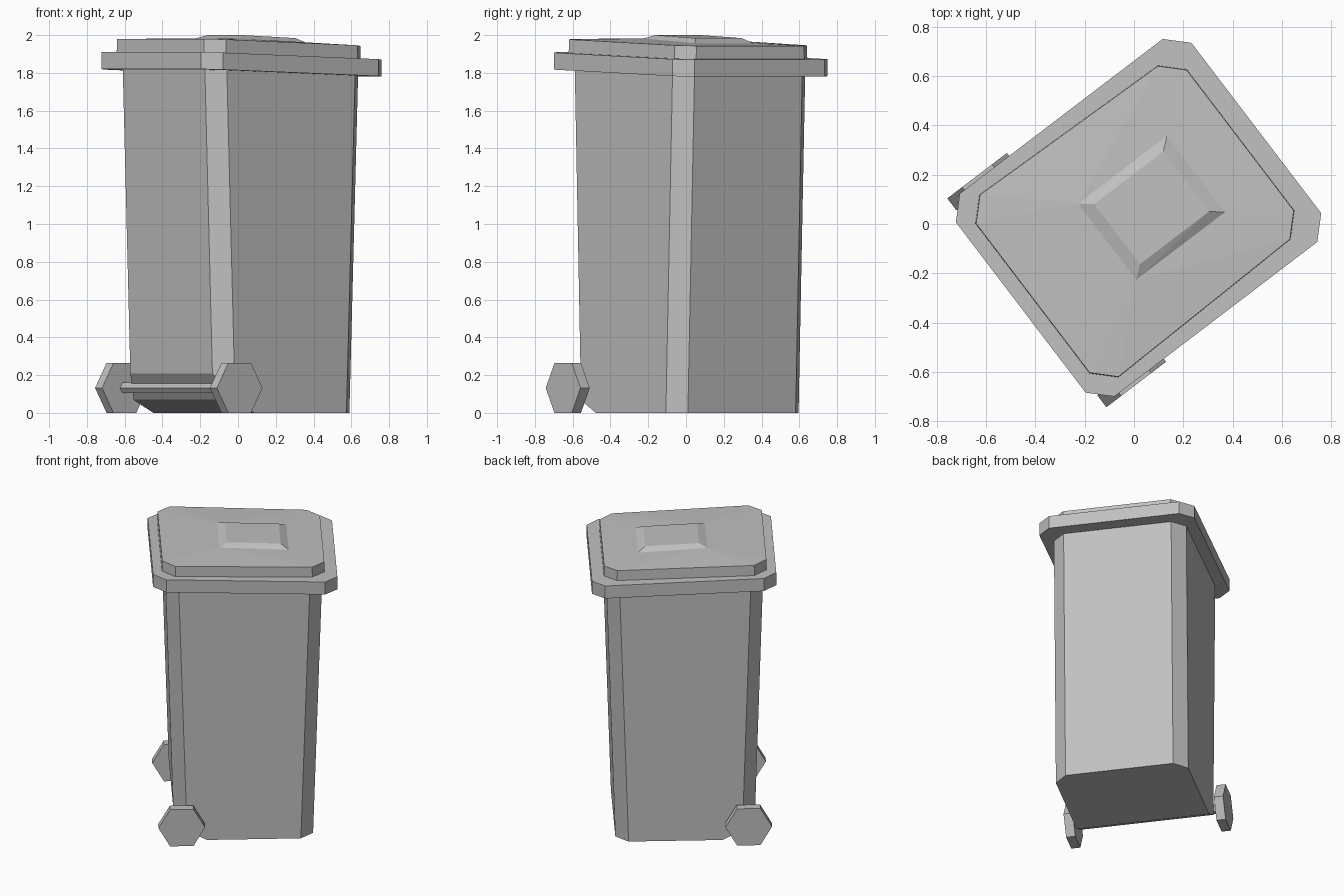
import bpy, bmesh, math
from mathutils import Matrix, Vector

cube = bpy.data.objects.get("Cube")
if cube:
    bpy.data.objects.remove(cube, do_unlink=True)

GREY = 0.53
grey = bpy.data.materials.new("plain_grey")
grey.use_nodes = True
grey.diffuse_color = (GREY, GREY, GREY, 1)
grey.node_tree.nodes["Principled BSDF"].inputs["Base Color"].default_value = (GREY, GREY, GREY, 1)

# The bin is built along x (handle side at -x), then turned as a whole
TURN = Matrix.Rotation(math.radians(37.3), 4, "Z") @ Matrix.Translation((0, 0.009, 0))


def finish(name, bm):
    bmesh.ops.recalc_face_normals(bm, faces=bm.faces)
    bm.transform(TURN)
    mesh = bpy.data.meshes.new(name)
    bm.to_mesh(mesh)
    bm.free()
    mesh.materials.append(grey)
    obj = bpy.data.objects.new(name, mesh)
    bpy.context.collection.objects.link(obj)


def solid(points):
    """Convex block through the given points, with flat areas merged."""
    bm = bmesh.new()
    for p in points:
        bm.verts.new(p)
    bmesh.ops.convex_hull(bm, input=bm.verts)
    bmesh.ops.dissolve_limit(bm, angle_limit=0.003, verts=bm.verts, edges=bm.edges)
    return bm


def ring(back, front, half_back, half_front, z, drop=0.0, cut=0.083):
    """Rectangle with cut corners; drop lowers its front edge."""
    pts = []
    for s in (1, -1):
        for x, y in ((back, half_back - cut), (back + cut, half_back),
                     (front - cut, half_front), (front, half_front - cut)):
            pts.append((x, s * y, z - drop * (x - back) / (front - back)))
    return pts


def panel_ring(back, front, half, z_back, z_front):
    return [(x, s * half, z) for s in (1, -1)
            for x, z in ((back, z_back), (front, z_front))]


# Tapered body, trimmed underneath at the wheel end
body = solid(ring(-0.43, 0.475, 0.4415, 0.4415, 0)
             + ring(-0.487, 0.533, 0.4415, 0.4415, 1.825, 0.035))
trim = [Vector((-0.437, 0, 0.21)), Vector((-0.355, 0, 0.07)), Vector((-0.22, 0, 0))]
for p, q in zip(trim, trim[1:]):
    d = q - p
    cut = bmesh.ops.bisect_plane(body, geom=body.verts[:] + body.edges[:] + body.faces[:],
                                 plane_co=p, plane_no=(d.z, 0, -d.x), clear_outer=True)
    edges = [e for e in cut["geom_cut"] if isinstance(e, bmesh.types.BMEdge)]
    bmesh.ops.contextual_create(body, geom=edges)
finish("body", body)

# Overhanging lid rim, sloping down to the front
finish("lid_rim", solid(ring(-0.57, 0.63, 0.517, 0.517, 1.82, 0.04)
                        + ring(-0.57, 0.63, 0.517, 0.517, 1.91, 0.04)))

# Lid top, slightly domed towards the raised panel
base = panel_ring(-0.13, 0.322, 0.194, 1.982, 1.957)
finish("lid_top", solid(ring(-0.51, 0.55, 0.465, 0.443, 1.90, 0.04)
                        + ring(-0.508, 0.548, 0.463, 0.441, 1.98, 0.037) + base))
finish("lid_panel", solid([(x, y, z - 0.01) for x, y, z in base] + base
                          + panel_ring(-0.079, 0.273, 0.153, 2.0, 1.984)))


# Hexagonal wheels and axle
def hex_bar(name, radius, y0, y1):
    pts = []
    for k in range(6):
        t = k * math.pi / 3
        for y in (y0, y1):
            pts.append((-0.387 + radius * math.cos(t), y, 0.132 + radius * math.sin(t)))
    finish(name, solid(pts))


for side, s in (("left", 1), ("right", -1)):
    hex_bar(side + "_wheel", 0.152, s * 0.471, s * 0.532)
hex_bar("axle", 0.032, -0.48, 0.48)
